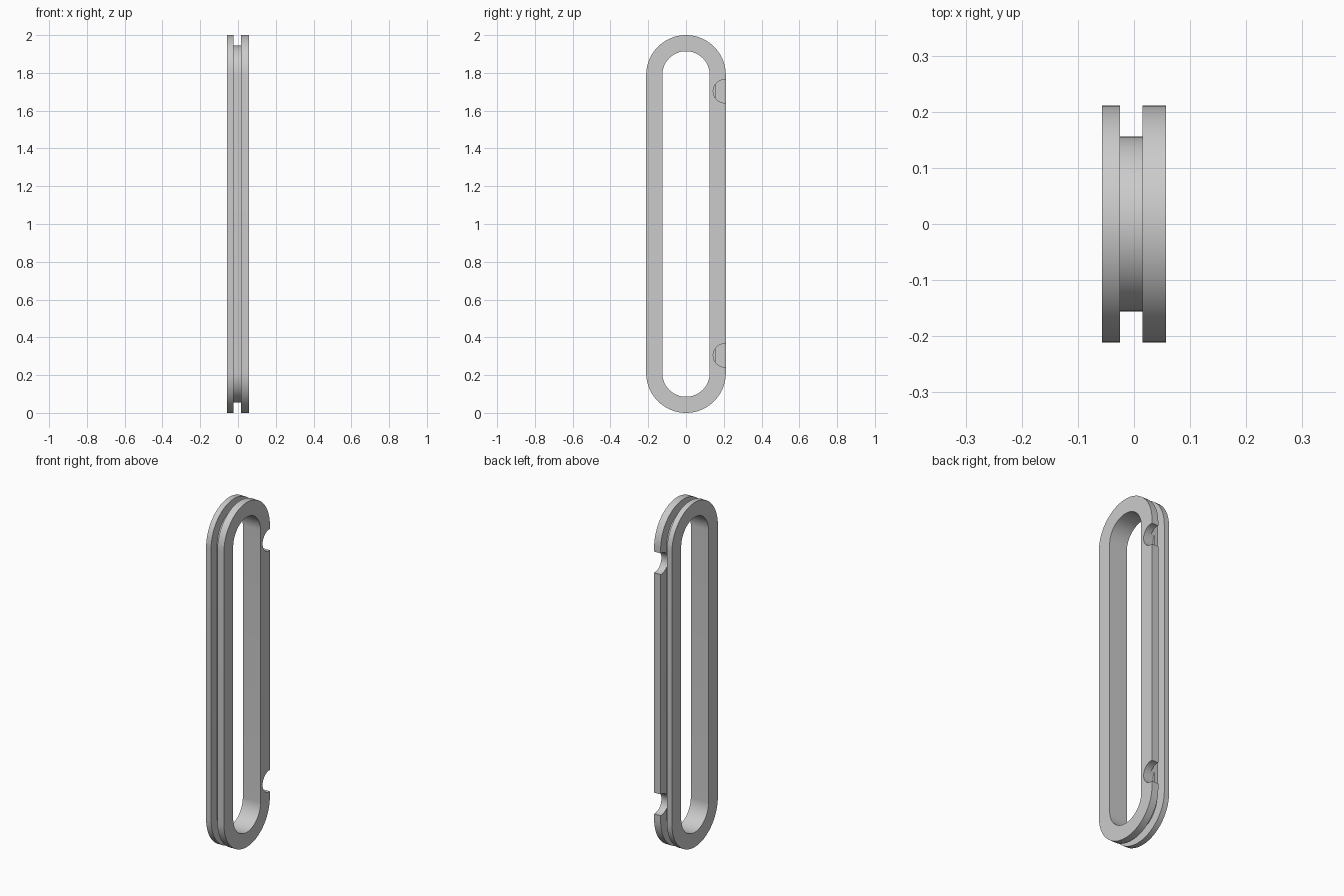
import bpy, bmesh, math
from mathutils import Matrix

old = bpy.data.objects.get("Cube")
if old:
    bpy.data.objects.remove(old, do_unlink=True)

grey = bpy.data.materials.new("plain grey")
grey.use_nodes = True
colour = (0.6, 0.6, 0.6, 1)
grey.diffuse_color = colour
grey.node_tree.nodes["Principled BSDF"].inputs["Base Color"].default_value = colour

RADIUS, HEIGHT = 0.211, 2.0
WALL, GROOVE = 0.0855, 0.055
SEAM = -0.005
STEPS = 32


def add_object(name, bm):
    bmesh.ops.recalc_face_normals(bm, faces=bm.faces)
    mesh = bpy.data.meshes.new(name)
    bm.to_mesh(mesh)
    bm.free()
    mesh.materials.append(grey)
    obj = bpy.data.objects.new(name, mesh)
    bpy.context.collection.objects.link(obj)
    return obj


def stadium_ring(name, profile):
    """Sweep an (x, inset) profile around an upright rounded slot."""
    bm = bmesh.new()
    stations = []
    for end, centre in enumerate((HEIGHT - RADIUS, RADIUS)):
        for i in range(STEPS + 1):
            a = math.pi * (end + i / STEPS)
            stations.append([
                bm.verts.new((x, (RADIUS - d) * math.cos(a),
                              centre + (RADIUS - d) * math.sin(a)))
                for x, d in profile])
    n = len(profile)
    for s, ring in enumerate(stations):
        after = stations[(s + 1) % len(stations)]
        for k in range(n):
            j = (k + 1) % n
            bm.faces.new((ring[k], ring[j], after[j], after[k]))
    return add_object(name, bm)


def half_profile(outer, groove):
    return [(outer, 0), (groove, 0), (groove, GROOVE),
            (SEAM, GROOVE), (SEAM, WALL), (outer, WALL)]


# The two stepped halves meet in the middle of the outer groove
right_half = stadium_ring("right_half", half_profile(-0.057, -0.025))
left_half = stadium_ring("left_half", half_profile(0.057, 0.015))

# Two round notches in the back edge of the left half
bm = bmesh.new()
for z in (0.304, 1.703):
    place = Matrix.Translation((0.05, 0.206, z)) @ Matrix.Rotation(math.pi / 2, 4, 'Y')
    bmesh.ops.create_cone(bm, cap_ends=True, segments=48, radius1=0.062,
                          radius2=0.062, depth=0.2, matrix=place)
cutter = add_object("notch_cutter", bm)
cutter.hide_render = True
cut = left_half.modifiers.new("notches", 'BOOLEAN')
cut.operation = 'DIFFERENCE'
cut.solver = 'EXACT'
cut.object = cutter
bpy.context.view_layer.update()
graph = bpy.context.evaluated_depsgraph_get()
notched = bpy.data.meshes.new_from_object(left_half.evaluated_get(graph))
left_half.modifiers.clear()
left_half.data = notched
bpy.data.objects.remove(cutter, do_unlink=True)

# Smooth the rounded ends, keep the steps crisp
bpy.ops.object.select_all(action='DESELECT')
for obj in (right_half, left_half):
    obj.select_set(True)
bpy.context.view_layer.objects.active = left_half
bpy.ops.object.shade_smooth_by_angle(angle=math.radians(30))
